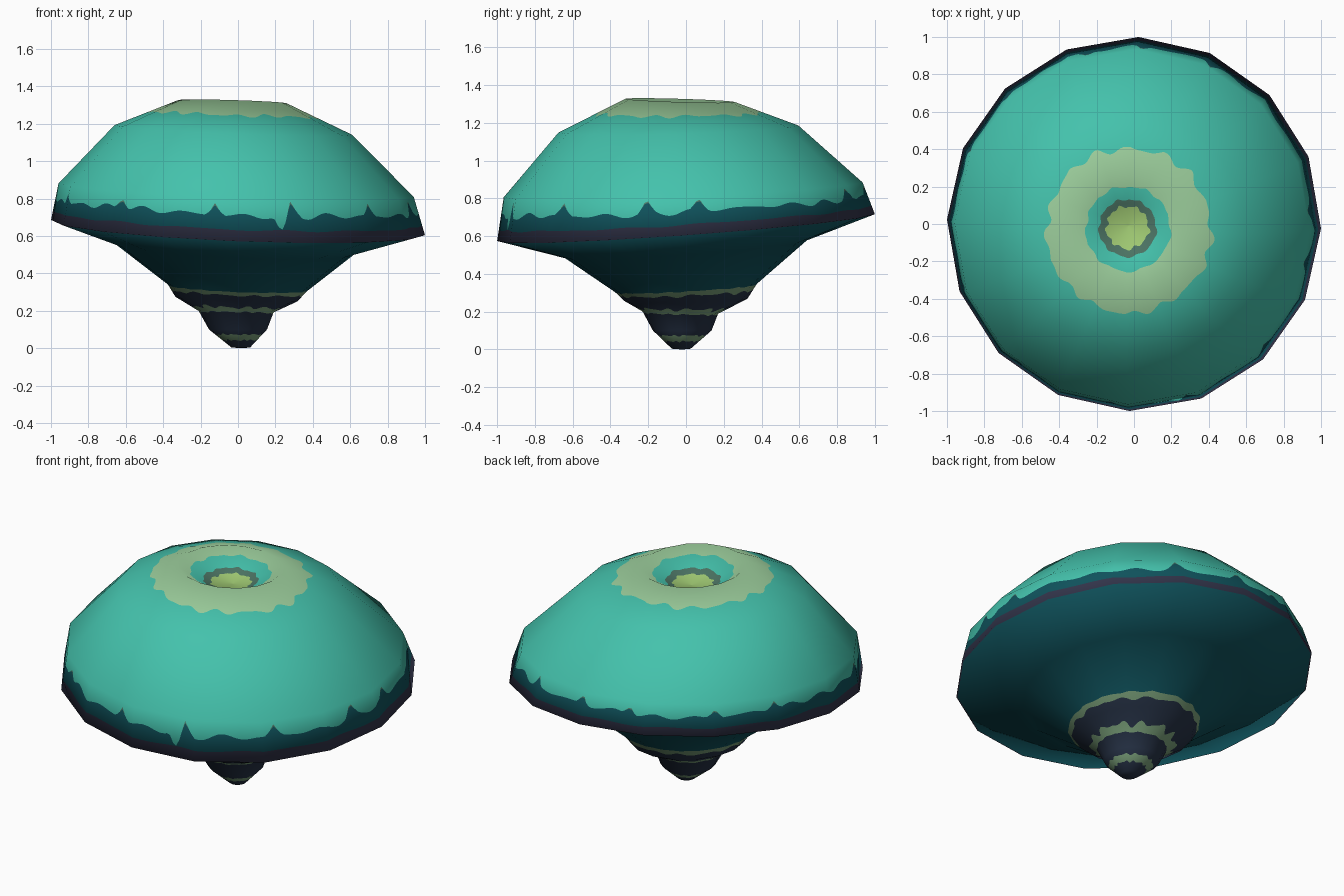
import bpy, bmesh, math
from mathutils import Vector

if "Cube" in bpy.data.objects:
    bpy.data.objects.remove(bpy.data.objects["Cube"])

SIDES, SUB = 16, 20
COLS = SIDES * SUB
PHASE = math.radians(-1.4)


def material(name, rgb):
    m = bpy.data.materials.new(name)
    lin = [((c / 255 + 0.055) / 1.055) ** 2.4 if c > 10 else c / 255 / 12.92 for c in rgb]
    m.diffuse_color = (*lin, 1)
    m.use_nodes = True
    m.node_tree.nodes["Principled BSDF"].inputs["Base Color"].default_value = m.diffuse_color
    return m


NAVY, CREAM_DARK, DEEP, PLUM, GREY, TEAL, CREAM, LIME = range(8)
mats = [material("navy", (38, 50, 70)), material("moss_cream", (122, 160, 122)),
        material("deep_teal", (15, 82, 92)), material("plum_navy", (50, 52, 74)),
        material("grey_green", (76, 116, 100)), material("teal", (68, 194, 172)),
        material("pale_green", (156, 206, 156)), material("lime", (160, 202, 115))]

# Profile rings from foot tip to crater floor: centre x, centre y, radius, z, tilt in x, tilt in y
RINGS = [
    (0.02, -0.02, 0.004, 0.000, 0, 0),
    (0.015, -0.025, 0.05, 0.004, 0, 0),
    (0.00, -0.02, 0.155, 0.10, 0, 0),
    (-0.01, -0.03, 0.20, 0.195, -0.02, -0.03),
    (-0.01, 0.00, 0.325, 0.262, -0.04, 0.02),
    (0.00, 0.00, 0.375, 0.325, -0.04, 0.06),
    (-0.02, 0.00, 0.64, 0.53, -0.045, 0.075),
    (0.00, 0.00, 1.00, 0.645, -0.039, 0.072),
    (-0.01, -0.015, 0.95, 0.845, -0.037, 0.042),
    (-0.025, -0.04, 0.635, 1.167, -0.04, 0.03),
    (-0.03, -0.03, 0.29, 1.318, -0.03, -0.03),
    (-0.035, -0.02, 0.13, 1.22, 0, 0),
    (-0.03, -0.01, 0.004, 1.205, 0, 0),
]

# Coarse sixteen-sided cage, used for its facets and smooth normals
cage = bmesh.new()
grid = []
for cx, cy, r, z, tx, ty in RINGS:
    row = []
    for i in range(SIDES):
        a = PHASE + 2 * math.pi * i / SIDES
        dx, dy = r * math.cos(a), r * math.sin(a)
        row.append(cage.verts.new((cx + dx, cy + dy, z + tx * dx + ty * dy)))
    grid.append(row)
for lo, hi in zip(grid, grid[1:]):
    for i in range(SIDES):
        j = (i + 1) % SIDES
        cage.faces.new((lo[i], lo[j], hi[j], hi[i]))
cage.normal_update()
for v in cage.verts:
    v.normal_update()
points = [[v.co.copy() for v in row] for row in grid]
normals = [[v.normal.copy() for v in row] for row in grid]
cage.free()


def sample(table, v, col):
    k = min(int(v), len(RINGS) - 2)
    i, f = divmod(col, SUB)
    i, j, f = i % SIDES, (i + 1) % SIDES, f / SUB
    return table[k][i].lerp(table[k][j], f).lerp(table[k + 1][i].lerp(table[k + 1][j], f), v - k)


def wave(base, amp, n=13):
    def at(d):
        a = math.radians(d)
        return base + amp * (0.5 * math.sin(n * a) + 0.3 * math.sin((n + 6) * a + 1) + 0.2 * math.sin(5 * a))
    return at


def bump(d, centre, width):
    off = abs((d - centre + 180) % 360 - 180)
    return max(0, 1 - off / width)


SPIKES = (5, 64, 87, 105, 134, 155, 200, 230, 263, 287.8, 318, 348)


def spike(d):
    return max(bump(d, s, 3) for s in SPIKES)


def drip(d):
    # ragged lower border of the teal coat
    v = wave(7.60, 0.10, 23)(d) + 0.24 * spike(d)
    return v - 0.36 * min(1, 1.7 * bump(d, 285, 3.2)) * (1 - spike(d))


def drip_tip(d):
    return drip(d) + 0.003 + 0.12 * max(0, spike(d) - 0.55)


# Rows: position along the profile, colour of the faces above that row
ROWS = [(0, NAVY), (1, NAVY), (wave(1.4, 0.06), CREAM_DARK), (wave(1.72, 0.06), NAVY), (2, NAVY),
        (wave(2.93, 0.05), CREAM_DARK), (3, CREAM_DARK), (wave(3.32, 0.2), NAVY), (4, NAVY),
        (wave(4.55, 0.15), CREAM_DARK), (wave(4.94, 0.05, 17), DEEP), (5, DEEP), (6, DEEP),
        (6.98, PLUM), (7, PLUM), (wave(7.26, 0.03), DEEP), (drip, GREY), (drip_tip, TEAL),
        (8, TEAL), (9, TEAL), (wave(9.55, 0.07, 15), CREAM), (10, CREAM),
        (wave(10.38, 0.06, 9), TEAL), (wave(10.84, 0.05, 9), GREY), (11, GREY),
        (wave(11.12, 0.10, 9), LIME), (12, LIME)]

# Fine mesh lying on the cage facets, with rows following the colour borders
verts, norms, faces, cols = [], [], [], []
for pos, _ in ROWS:
    for c in range(COLS):
        v = pos(360 * c / COLS + math.degrees(PHASE)) if callable(pos) else pos
        verts.append(sample(points, v, c))
        norms.append(sample(normals, v, c).normalized())
for r in range(len(ROWS) - 1):
    for c in range(COLS):
        d = (c + 1) % COLS
        faces.append((r * COLS + c, r * COLS + d, (r + 1) * COLS + d, (r + 1) * COLS + c))
        mat = ROWS[r][1]
        if ROWS[r][0] is drip and spike(360 * (c + 0.5) / COLS + math.degrees(PHASE)) < 0.5:
            mat = TEAL
        cols.append(mat)
faces.append(tuple(reversed(range(COLS))))
faces.append(tuple(range((len(ROWS) - 1) * COLS, len(ROWS) * COLS)))
cols += [NAVY, LIME]

me = bpy.data.meshes.new("mushroom_body")
me.from_pydata(verts, [], faces)
for m in mats:
    me.materials.append(m)
for p, m in zip(me.polygons, cols):
    p.material_index = m
    p.use_smooth = True
me.update()
me.normals_split_custom_set_from_vertices(norms)
body = bpy.data.objects.new("mushroom_body", me)
bpy.context.collection.objects.link(body)
